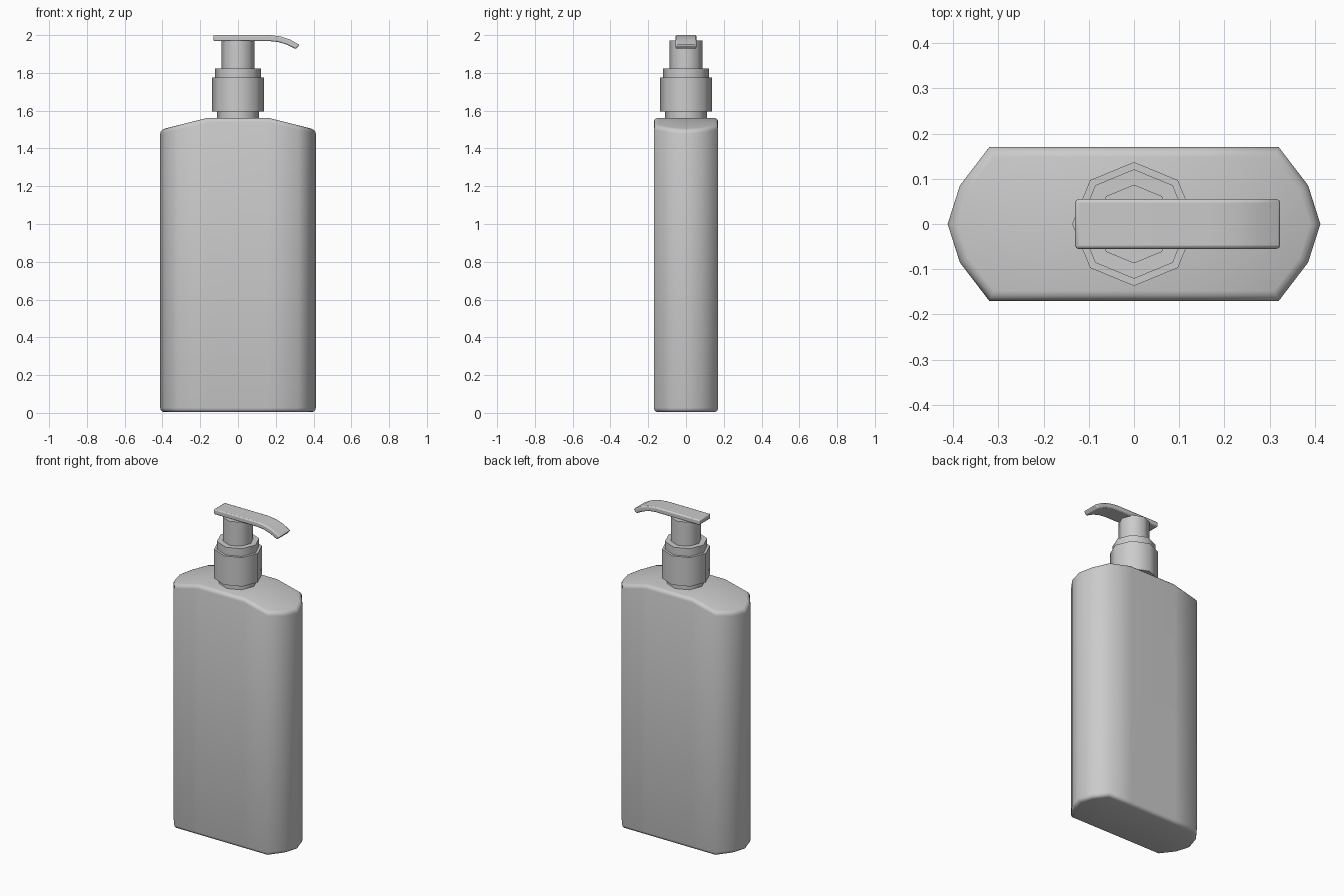
import bpy, bmesh
from math import radians

if "Cube" in bpy.data.objects:
    bpy.data.objects.remove(bpy.data.objects["Cube"])


def finish(name, bm, angle=60):
    bmesh.ops.recalc_face_normals(bm, faces=bm.faces)
    me = bpy.data.meshes.new(name)
    bm.to_mesh(me)
    bm.free()
    ob = bpy.data.objects.new(name, me)
    bpy.context.collection.objects.link(ob)
    bpy.ops.object.select_all(action='DESELECT')
    ob.select_set(True)
    bpy.context.view_layer.objects.active = ob
    bpy.ops.object.shade_smooth_by_angle(angle=radians(angle))
    return ob


def prism(points, offset):
    """Extrude a closed outline along an offset vector."""
    bm = bmesh.new()
    face = bm.faces.new([bm.verts.new(p) for p in points])
    new = bmesh.ops.extrude_face_region(bm, geom=[face])['geom']
    bmesh.ops.translate(bm, vec=offset,
                        verts=[v for v in new if isinstance(v, bmesh.types.BMVert)])
    return bm


# Bottle body: flat front and back, faceted ends, sloping shoulders
quarter = [(0.412, 0.0), (0.385, 0.085), (0.32, 0.17)]
half = quarter + [(-x, y) for x, y in reversed(quarter)]
outline = half + [(x, -y) for x, y in reversed(half[1:-1])]
bm = prism([(x, y, 0.004) for x, y in outline], (0, 0, 1.556))
for x in (-0.32, -0.16, 0.16, 0.32):
    bmesh.ops.bisect_plane(bm, geom=bm.verts[:] + bm.edges[:] + bm.faces[:],
                           plane_co=(x, 0, 0), plane_no=(1, 0, 0), dist=1e-5)
for v in bm.verts:
    if v.co.z > 1:
        v.co.z = 1.562 - 0.25 * max(0, abs(v.co.x) - 0.16)
bmesh.ops.recalc_face_normals(bm, faces=bm.faces)
rim = [e for e in bm.edges if len(e.link_faces) == 2
       and sum(abs(f.normal.z) > 0.7 for f in e.link_faces) == 1]
bmesh.ops.bevel(bm, geom=rim, offset=0.022, segments=3, profile=0.5, affect='EDGES')
finish("bottle_body", bm)

# Pump: stacked eight-sided cylinders
for name, r, z0, z1 in (("neck", 0.11, 1.54, 1.60),
                        ("collar", 0.137, 1.595, 1.775),
                        ("collar_ring", 0.121, 1.77, 1.823),
                        ("pump_stem", 0.087, 1.81, 1.972)):
    bm = bmesh.new()
    bmesh.ops.create_cone(bm, cap_ends=True, segments=8, radius1=r, radius2=r,
                          depth=z1 - z0)
    bmesh.ops.translate(bm, vec=(0, 0, (z0 + z1) / 2), verts=bm.verts)
    finish(name, bm)

# Pump head: flat lever with a spout curving down
top = [(-0.13, 2.0), (0.17, 2.0), (0.225, 1.993), (0.275, 1.977), (0.326, 1.948)]
under = [(0.306, 1.926), (0.26, 1.949), (0.215, 1.963), (0.17, 1.968), (-0.13, 1.968)]
bm = prism([(x, -0.055, z) for x, z in top + under], (0, 0.11, 0))
head = finish("pump_head", bm, 50)
bev = head.modifiers.new("soft_edges", 'BEVEL')
bev.width = 0.007
bev.segments = 2
bev.limit_method = 'ANGLE'
bev.angle_limit = radians(50)
